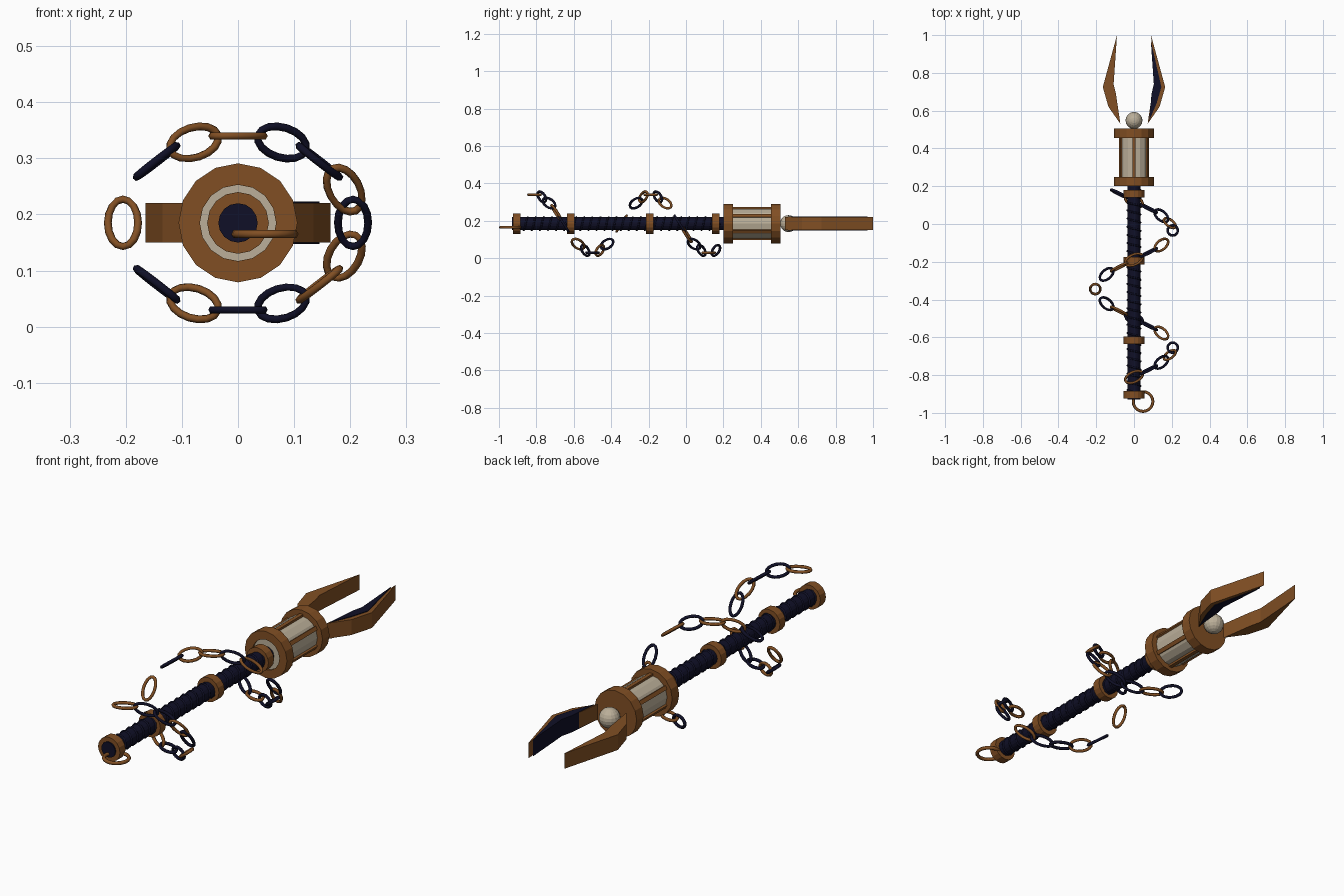
import bpy, bmesh
from math import sin, cos, pi, radians
from mathutils import Vector

if "Cube" in bpy.data.objects:
    bpy.data.objects.remove(bpy.data.objects["Cube"])

AXIS = 0.185  # height of the staff's axis


def material(name, rgb):
    m = bpy.data.materials.new(name)
    m.use_nodes = True
    m.diffuse_color = (*rgb, 1)
    m.node_tree.nodes["Principled BSDF"].inputs["Base Color"].default_value = (*rgb, 1)
    return m


BRONZE = material("bronze brown", (0.22, 0.078, 0.017))
NAVY = material("dark navy", (0.005, 0.005, 0.02))
CREAM = material("pale cream", (0.50, 0.43, 0.32))


def add_mesh(name, bm, mat):
    bmesh.ops.recalc_face_normals(bm, faces=bm.faces)
    me = bpy.data.meshes.new(name)
    bm.to_mesh(me)
    bm.free()
    me.materials.append(mat)
    ob = bpy.data.objects.new(name, me)
    bpy.context.collection.objects.link(ob)
    return ob


def lathe(name, profile, mat, sides=16, hollow=False):
    """Turn (radius, y) points round the staff axis."""
    bm = bmesh.new()
    rings = [[bm.verts.new((r * sin(2 * pi * i / sides), y, AXIS + r * cos(2 * pi * i / sides)))
              for i in range(sides)] for r, y in profile]
    pairs = list(zip(rings, rings[1:]))
    if hollow:
        pairs.append((rings[-1], rings[0]))
    else:
        bm.faces.new(rings[0])
        bm.faces.new(rings[-1])
    for a, b in pairs:
        for i in range(sides):
            j = (i + 1) % sides
            bm.faces.new((a[i], a[j], b[j], b[i]))
    return add_mesh(name, bm, mat)


def drum(name, r, y0, y1, mat, sides=16):
    return lathe(name, [(r, y0), (r, y1)], mat, sides)


def plate(name, outline, half, mat):
    """Extrude an x, y outline evenly above and below the axis."""
    bm = bmesh.new()
    f = bm.faces.new([bm.verts.new((x, y, AXIS - half)) for x, y in outline])
    new = bmesh.ops.extrude_face_region(bm, geom=[f])["geom"]
    bmesh.ops.translate(bm, vec=(0, 0, 2 * half),
                        verts=[v for v in new if isinstance(v, bmesh.types.BMVert)])
    return add_mesh(name, bm, mat)


def tube(name, points, r, mat, closed=True):
    cu = bpy.data.curves.new(name, "CURVE")
    cu.dimensions = "3D"
    cu.bevel_depth = r
    cu.bevel_resolution = 1
    cu.use_fill_caps = not closed
    sp = cu.splines.new("POLY")
    sp.points.add(len(points) - 1)
    for p, co in zip(sp.points, points):
        p.co = (*co, 1)
    sp.use_cyclic_u = closed
    cu.materials.append(mat)
    ob = bpy.data.objects.new(name, cu)
    bpy.context.collection.objects.link(ob)
    bpy.ops.object.select_all(action="DESELECT")
    ob.select_set(True)
    bpy.context.view_layer.objects.active = ob
    bpy.ops.object.convert(target="MESH")
    return ob


def loop(centre, u, v, a, b, n=16):
    return [centre + u * a * cos(2 * pi * i / n) + v * b * sin(2 * pi * i / n) for i in range(n)]


# Shaft with a spiral wrap and four collars
drum("shaft", 0.035, -0.93, 0.215, NAVY)
turns, steps = 25, 12
wrap = []
for i in range(turns * steps + 1):
    t = 2 * pi * i / steps
    wrap.append((0.035 * cos(t), -0.9 + 1.08 * i / (turns * steps), AXIS + 0.035 * sin(t)))
tube("shaft_wrap", wrap, 0.005, NAVY, closed=False)
for i, y in enumerate((-0.905, -0.615, -0.195, 0.16)):
    drum(f"collar_{i + 1}", 0.055, y - 0.02, y + 0.02, BRONZE)

# End ring lying flat at the butt
tube("end_ring", loop(Vector((0.048, -0.94, 0.165)), Vector((1, 0, 0)), Vector((0, 1, 0)),
                      0.052, 0.052, 20), 0.008, BRONZE)

# Lantern: open front cap, solid back cap, glass and six bars
lathe("lantern_front_cap", [(0.068, 0.2), (0.106, 0.2), (0.106, 0.25), (0.068, 0.25)],
      BRONZE, hollow=True)
drum("lantern_back_cap", 0.106, 0.455, 0.505, BRONZE)
drum("lantern_glass", 0.08, 0.245, 0.46, CREAM)
drum("lantern_core", 0.07, 0.208, 0.25, CREAM)
for i in range(6):
    a = pi / 3 * i
    radial, side = Vector((sin(a), 0, cos(a))), Vector((cos(a), 0, -sin(a)))
    bm = bmesh.new()
    bmesh.ops.create_cube(bm, size=1)
    for v in bm.verts:
        p = v.co.copy()
        v.co = (Vector((0, 0.3525 + 0.22 * p.y, AXIS))
                + radial * (0.079 + 0.018 * p.z) + side * 0.018 * p.x)
    add_mesh(f"lantern_bar_{i + 1}", bm, BRONZE)

# Orb between the prongs
bm = bmesh.new()
bmesh.ops.create_uvsphere(bm, u_segments=16, v_segments=10, radius=0.045)
bmesh.ops.translate(bm, vec=(0, 0.548, AXIS), verts=bm.verts)
add_mesh("orb", bm, CREAM)

# Two prongs, the left one with a dark inner blade
PRONG = [(0.09, 1.0), (0.165, 0.725), (0.135, 0.62), (0.072, 0.53), (0.096, 0.69), (0.108, 0.74)]
BLADE = [(0.089, 0.97), (0.145, 0.725), (0.12, 0.64), (0.08, 0.545), (0.093, 0.69), (0.105, 0.74)]
for name, s in (("left_prong", 1), ("right_prong", -1)):
    plate(name, [(s * x, y) for x, y in PRONG], 0.035, BRONZE)
plate("left_prong_blade", BLADE, 0.038, NAVY)

# Broken chain spiralling round the shaft: first link index and link colours of each run
RUNS = [(0, "NBNNBN"), (7, "BNBBN"), (13, "B"), (15, "NBNNB"), (21, "NBNNB")]
for start, colours in RUNS:
    for i, c in enumerate(colours):
        k = start + i
        t = radians(-112.5 + 22.5 * k)
        centre = Vector((0.205 * cos(t), 0.16 - 0.0388 * k, AXIS + 0.155 * sin(t)))
        along = Vector((-0.205 * sin(t), -0.099, 0.155 * cos(t))).normalized()
        out = Vector((cos(t), 0, sin(t)))
        out = (out - along * out.dot(along)).normalized()
        upright = k % 2 == 0 or k % 8 == 5  # links standing away from the shaft
        across = out if upright else along.cross(out)
        tube(f"chain_link_{k + 1}", loop(centre, along, across, 0.05, 0.027),
             0.007, NAVY if c == "N" else BRONZE)
